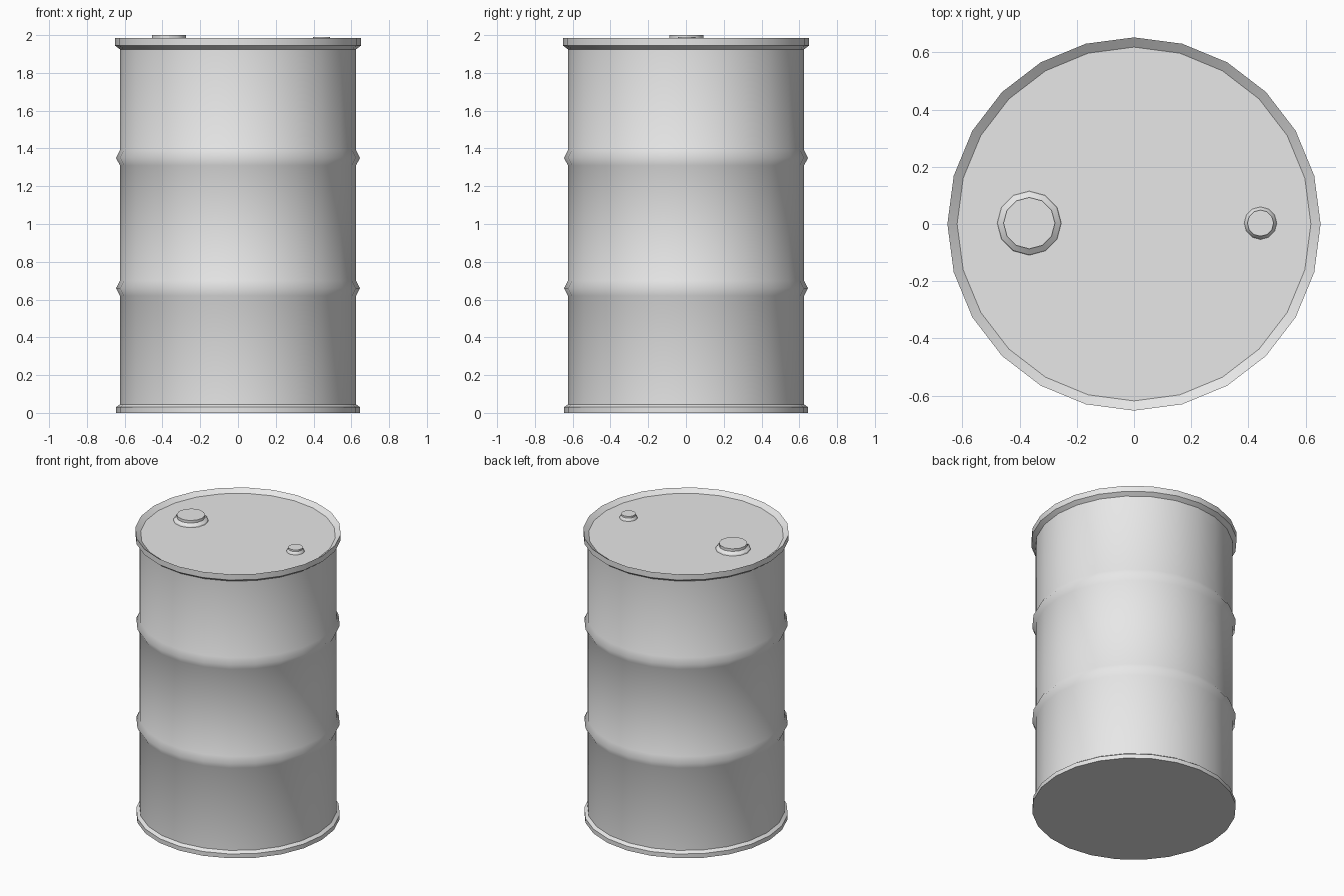
import bpy
import bmesh
from math import cos, sin, radians, tau

cube = bpy.data.objects.get("Cube")
if cube:
    bpy.data.objects.remove(cube, do_unlink=True)

steel = bpy.data.materials.new("grey_steel")
steel.use_nodes = True
COLOUR = (0.8, 0.8, 0.8, 1)
steel.diffuse_color = COLOUR
steel.node_tree.nodes["Principled BSDF"].inputs["Base Color"].default_value = COLOUR


def lathe(name, profile, sides, centre=(0, 0), close_bottom=False, close_top=False, angle=30):
    """Turn a (radius, height) profile, listed upwards, round a vertical axis."""
    bm = bmesh.new()
    rings = [[bm.verts.new((centre[0] + r * cos(tau * i / sides),
                            centre[1] + r * sin(tau * i / sides), z))
              for i in range(sides)] for r, z in profile]
    for low, high in zip(rings, rings[1:]):
        for i in range(sides):
            j = (i + 1) % sides
            bm.faces.new((low[i], low[j], high[j], high[i]))
    if close_bottom:
        bm.faces.new(rings[0][::-1])
    if close_top:
        bm.faces.new(rings[-1])
    mesh = bpy.data.meshes.new(name)
    bm.to_mesh(mesh)
    bm.free()
    mesh.materials.append(steel)
    mesh.shade_smooth()
    mesh.set_sharp_from_angle(angle=radians(angle))
    obj = bpy.data.objects.new(name, mesh)
    bpy.context.collection.objects.link(obj)
    return obj


SIDES = 24
BODY = 0.625
LID_Z = 1.96

# Drum wall with two rolling hoops
wall = [(BODY, 0.045)]
for hoop in (0.66, 1.35):
    wall += [(BODY, hoop - 0.04), (0.646, hoop), (BODY, hoop + 0.04)]
wall.append((BODY, 1.925))
lathe("drum_wall", wall, SIDES, angle=60)

# Closed base with its rolled edge
lathe("bottom_rim", [(0.646, 0), (0.646, 0.03), (BODY, 0.045)], SIDES, close_bottom=True)

# Raised top edge, sloping inwards to the sunken lid
lathe("top_rim", [(BODY, 1.925), (0.652, 1.945), (0.652, 1.985), (0.618, LID_Z)],
      SIDES, close_top=True)

# Large and small bungs: flared collar and flat plug
lathe("large_bung", [(0.112, LID_Z), (0.109, 1.968), (0.09, 1.982), (0.09, 2.0)],
      12, (-0.366, 0.003), close_top=True)
lathe("small_bung", [(0.057, LID_Z), (0.055, 1.968), (0.046, 1.978), (0.046, 1.99)],
      12, (0.442, 0.003), close_top=True)
